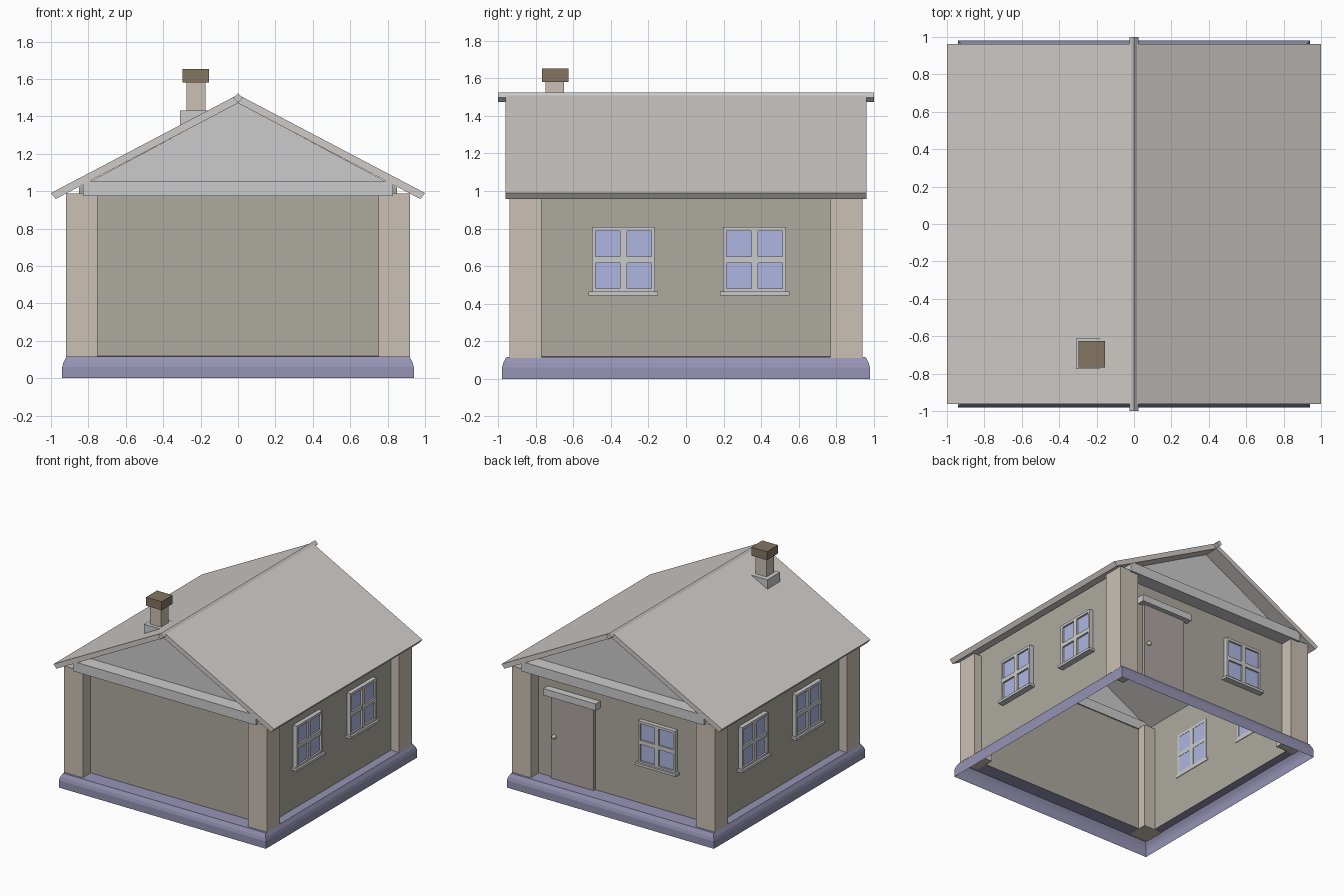
import bpy, bmesh, math
from mathutils import Vector

if "Cube" in bpy.data.objects:
    bpy.data.objects.remove(bpy.data.objects["Cube"])

WX, WY = 0.85, 0.84          # wall planes
SLOPE, APEX = 0.526, 1.516   # roof pitch and top
PLASTER = (0.42, 0.40, 0.35, 1)
TIMBER = (0.60, 0.53, 0.46, 1)
STONE = (0.30, 0.29, 0.45, 1)
TILE = (0.63, 0.60, 0.58, 1)
GLASS = (0.42, 0.47, 0.75, 1)
DOOR = (0.42, 0.38, 0.36, 1)
SOOT = (0.23, 0.18, 0.12, 1)


def finish(name, bm, color=None, recalc=True):
    if recalc:
        bmesh.ops.recalc_face_normals(bm, faces=bm.faces)
    me = bpy.data.meshes.new(name)
    bm.to_mesh(me)
    bm.free()
    ob = bpy.data.objects.new(name, me)
    bpy.context.collection.objects.link(ob)
    if color:
        mat = bpy.data.materials.new(name + "_mat")
        mat.diffuse_color = color
        mat.use_nodes = True
        mat.node_tree.nodes["Principled BSDF"].inputs["Base Color"].default_value = mat.diffuse_color
        me.materials.append(mat)
    return ob


def boxes(name, items, color=None):
    """Boxes given as (x0, x1, y0, y1, z0, z1) in one object."""
    bm = bmesh.new()
    for x0, x1, y0, y1, z0, z1 in items:
        vs = bmesh.ops.create_cube(bm, size=1)["verts"]
        for v in vs:
            v.co = Vector((x0 + (v.co.x + .5) * (x1 - x0),
                           y0 + (v.co.y + .5) * (y1 - y0),
                           z0 + (v.co.z + .5) * (z1 - z0)))
    return finish(name, bm, color)


def prism(name, profile, y0, y1, color=None):
    """Extrude an x-z profile along y."""
    bm = bmesh.new()
    face = bm.faces.new([bm.verts.new((x, y0, z)) for x, z in profile])
    ext = bmesh.ops.extrude_face_region(bm, geom=[face])["geom"]
    bmesh.ops.translate(bm, vec=(0, y1 - y0, 0),
                        verts=[g for g in ext if isinstance(g, bmesh.types.BMVert)])
    return finish(name, bm, color)


def rect_loft(name, rings, color=None):
    """Open sheet through rectangles (half x, half y, z)."""
    bm = bmesh.new()
    loops = [[bm.verts.new((sx * hx, sy * hy, z))
              for sx, sy in ((-1, -1), (1, -1), (1, 1), (-1, 1))] for hx, hy, z in rings]
    for a, b in zip(loops, loops[1:]):
        for i in range(4):
            j = (i + 1) % 4
            bm.faces.new((a[i], a[j], b[j], b[i]))
    return finish(name, bm, color, recalc=False)


# foundation skirt, open below, and hollow walls
rect_loft("foundation", [(.94, .98, 0), (.94, .98, .06), (.933, .973, .085),
                         (.917, .957, .115), (WX, WY, .118)], STONE)
rect_loft("walls", [(WX, WY, .115), (WX, WY, 1.02)], PLASTER)

# corner posts
for sx, nx in ((-1, "left"), (1, "right")):
    for sy, ny in ((-1, "front"), (1, "back")):
        xs = sorted((sx * .75, sx * .92))
        ys = sorted((sy * .77, sy * .94))
        boxes(f"post_{ny}_{nx}", [(*xs, *ys, .112, .987)], TIMBER)

# gables and tie beams
for s, n in ((-1, "front"), (1, "back")):
    bm = bmesh.new()
    pts = [(-WX, 1.02), (WX, 1.02), (0, APEX - .043)]
    bm.faces.new([bm.verts.new((x, s * WY, z)) for x, z in pts[::-s]])
    finish(f"gable_{n}", bm, recalc=False)
    ys = sorted((s * .83, s * .955))
    boxes(f"tie_beam_{n}", [(-.83, .83, *ys, .975, 1.055)])

# roof and ridge cap
low = APEX - .045
prism("roof", [(-1, .99), (0, APEX), (1, .99), (.975, low - .975 * SLOPE),
               (0, low), (-.975, low - .975 * SLOPE)], -.962, .962, TILE)
prism("ridge_cap", [(-.025, 1.498), (0, 1.524), (.025, 1.498), (0, 1.474)], -1, 1)

# chimney
boxes("chimney_base", [(-.31, -.16, -.775, -.612, 1.32, 1.43)])
boxes("chimney_shaft", [(-.275, -.175, -.747, -.65, 1.38, 1.59)], TIMBER)
boxes("chimney_cap", [(-.297, -.155, -.767, -.625, 1.582, 1.652)], SOOT)


def window(name, loc, angle):
    """Four-pane window facing local -y, placed on a wall."""
    d = -.035
    frame = [(x - w, x + w, d, .005, .463, .808)
             for x, w in ((-.1585, .0095), (0, .0175), (.1585, .0095))]
    frame += [(-.168, .168, d + .001, .005, z0, z1)
              for z0, z1 in ((.463, .48), (.618, .652), (.787, .808))]
    frame.append((-.185, .185, -.05, .005, .445, .465))   # sill
    parts = [boxes(name + "_frame", frame),
             boxes(name + "_glass", [(-.16, .16, -.02, .003, .47, .80)], GLASS)]
    for p in parts:
        p.location = loc
        p.rotation_euler.z = angle


# windows
for y, n in ((-.333, "front"), (.365, "back")):
    window(f"window_right_{n}", (WX, y, 0), math.pi / 2)
    window(f"window_left_{n}", (-WX, y, 0), -math.pi / 2)
window("window_back", (-.345, WY, 0), math.pi)

# back door with lintel and knob
boxes("door", [(.235, .62, WY - .005, WY + .022, .117, .80)], DOOR)
boxes("door_lintel", [(.19, .665, WY - .005, WY + .06, .80, .855)])
bm = bmesh.new()
bmesh.ops.create_uvsphere(bm, u_segments=12, v_segments=8, radius=.018)
knob = finish("door_knob", bm, (.6, .5, .35, 1))
knob.location = (.585, WY + .036, .47)
for p in knob.data.polygons:
    p.use_smooth = True
